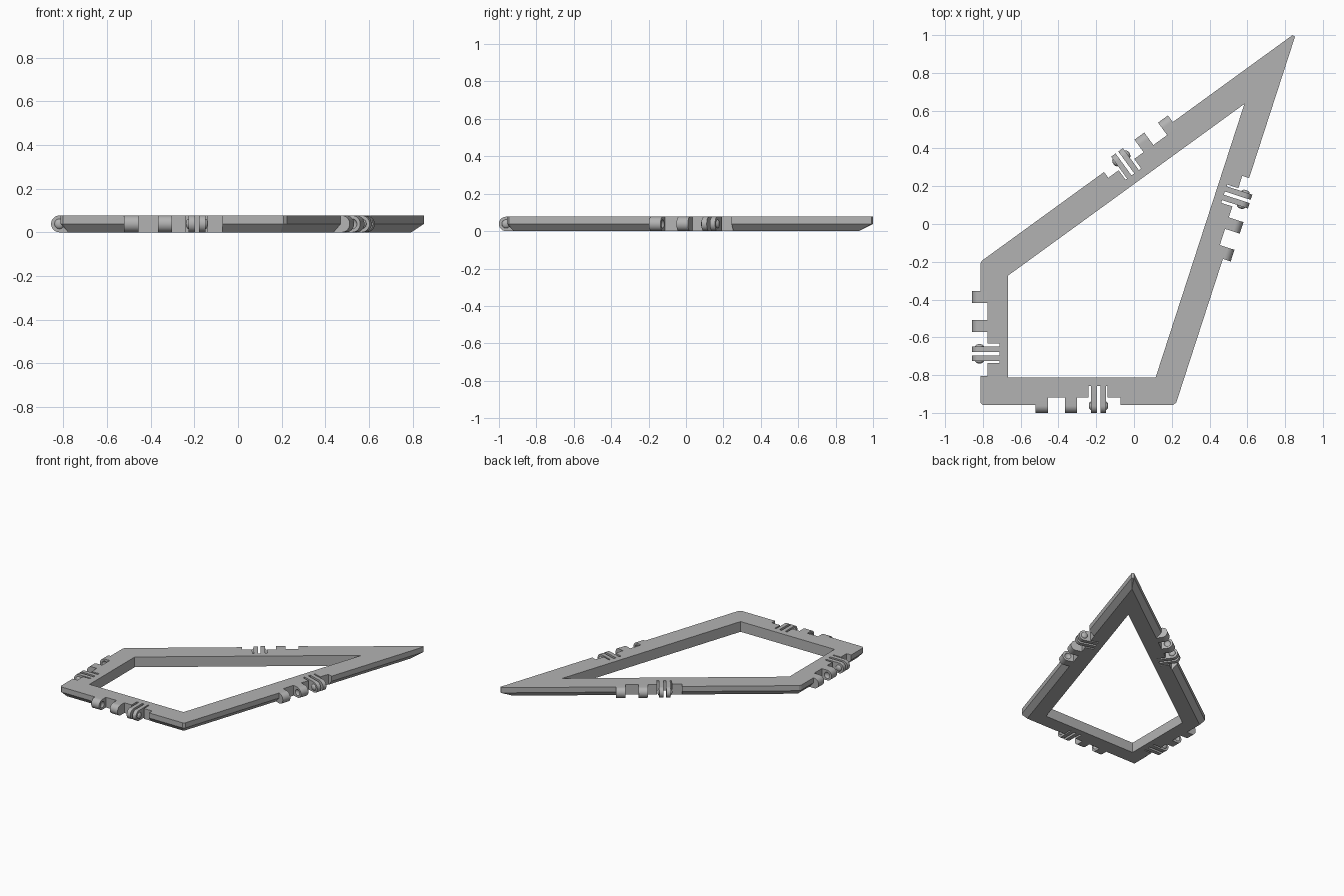
import bpy, bmesh, math
from mathutils import Vector, Matrix

cube = bpy.data.objects.get("Cube")
if cube:
    bpy.data.objects.remove(cube, do_unlink=True)

H = 0.077            # frame thickness
R = H / 2            # hinge barrel radius
AXIS = 0.005         # hinge axis, outward from the frame edge
CORNERS = [Vector(p) for p in ((-0.813, -0.2), (-0.813, -0.957), (0.22, -0.957), (0.86, 1.015))]
TRIMS = (0.01, 0.012, 0.012, 0.025)

grey = bpy.data.materials.new("plain grey")
grey.use_nodes = True
grey.diffuse_color = (0.45, 0.45, 0.45, 1)
grey.node_tree.nodes["Principled BSDF"].inputs["Base Color"].default_value = (0.45, 0.45, 0.45, 1)


def make(name, bm):
    bmesh.ops.recalc_face_normals(bm, faces=bm.faces)
    mesh = bpy.data.meshes.new(name)
    bm.to_mesh(mesh)
    bm.free()
    mesh.materials.append(grey)
    obj = bpy.data.objects.new(name, mesh)
    bpy.context.collection.objects.link(obj)
    return obj


def prism(name, points, sweep):
    """Close a flat outline and sweep it along a vector."""
    bm = bmesh.new()
    face = bm.faces.new([bm.verts.new(p) for p in points])
    moved = bmesh.ops.extrude_face_region(bm, geom=[face])["geom"]
    bmesh.ops.translate(bm, vec=sweep, verts=[v for v in moved if isinstance(v, bmesh.types.BMVert)])
    return make(name, bm)


def ball(name, matrix):
    bm = bmesh.new()
    bmesh.ops.create_uvsphere(bm, u_segments=20, v_segments=12, radius=1, matrix=matrix)
    return make(name, bm)


def cut(obj, cutter):
    """Subtract the cutter, then discard it."""
    cutter.hide_render = True
    mod = obj.modifiers.new("cut", "BOOLEAN")
    mod.operation, mod.solver, mod.object = "DIFFERENCE", "EXACT", cutter
    bpy.context.view_layer.objects.active = obj
    bpy.ops.object.modifier_apply(modifier=mod.name)
    bpy.data.objects.remove(cutter, do_unlink=True)


def smooth(obj):
    bpy.ops.object.select_all(action="DESELECT")
    obj.select_set(True)
    bpy.context.view_layer.objects.active = obj
    bpy.ops.object.shade_smooth_by_angle(angle=math.radians(35))


def neighbours(i):
    p = CORNERS[i]
    return p, (p - CORNERS[i - 1]).normalized(), (CORNERS[(i + 1) % 4] - p).normalized()


def inset(d):
    """Kite outline moved inward by d."""
    out = []
    for i in range(4):
        p, a, b = neighbours(i)
        na, nb = Vector((-a.y, a.x)), Vector((-b.y, b.x))
        out.append(p + d * (na + nb) / (1 + na.dot(nb)))
    return out


# Kite frame: trimmed corners, upright upper edge, sloped lower edge
bm = bmesh.new()
for i, trim in enumerate(TRIMS):
    p, a, b = neighbours(i)
    for q in (p - a * trim, p + b * trim):
        for z in (R, H):
            bm.verts.new((q.x, q.y, z))
for q in inset(0.035):
    bm.verts.new((q.x, q.y, 0))
bmesh.ops.convex_hull(bm, input=bm.verts)
bmesh.ops.dissolve_limit(bm, angle_limit=0.01, verts=bm.verts, edges=bm.edges)
frame = make("kite_frame", bm)
cut(frame, prism("opening", [(q.x, q.y, -0.1) for q in inset(0.145)], Vector((0, 0, 0.4))))

# One hinge in the middle of each side
for i, side in enumerate(("left", "front", "right", "back")):
    start, end = CORNERS[i], CORNERS[(i + 1) % 4]
    mid, d = (start + end) / 2, (end - start).normalized()
    local = Matrix(((d.x, d.y, 0, mid.x), (d.y, -d.x, 0, mid.y), (0, 0, 1, 0), (0, 0, 0, 1)))
    along = Vector((d.x, d.y, 0))

    # stepped recess for the hinge
    steps = ((-0.225, 0.1), (-0.225, -0.038), (0.055, -0.038), (0.055, -0.1),
             (0.157, -0.1), (0.157, -0.038), (0.225, -0.038), (0.225, 0.1))
    cut(frame, prism("recess", [local @ Vector((u, v, -0.1)) for u, v in steps], Vector((0, 0, 0.4))))

    def lug(name, u0, u1, root):
        arc = [math.pi * (k / 20 - 0.5) for k in range(21)]
        outline = [(root, 0)] + [(AXIS + R * math.cos(t), R + R * math.sin(t)) for t in arc] + [(root, H)]
        return prism(f"{side}_{name}", [local @ Vector((u0, v, z)) for v, z in outline], along * (u1 - u0))

    def bump(name, u):
        place = Matrix.Translation((u, AXIS, R)) @ Matrix.Diagonal((0.013, 0.023, 0.023, 1))
        return ball(f"{side}_{name}", local @ place)

    # solid knuckles with facing sockets
    for name, u0, u1, socket in (("outer_knuckle", -0.225, -0.16, -0.16), ("inner_knuckle", -0.07, -0.006, -0.07)):
        knuckle = lug(name, u0, u1, -0.038)
        cut(knuckle, bump("socket", socket))
        smooth(knuckle)

    # springy clip plates with round pins
    for name, u0, u1, pin in (("first_clip", 0.07, 0.1, 0.07), ("second_clip", 0.118, 0.147, 0.147)):
        smooth(lug(name, u0, u1, -0.1))
        smooth(bump(name + "_pin", pin))
